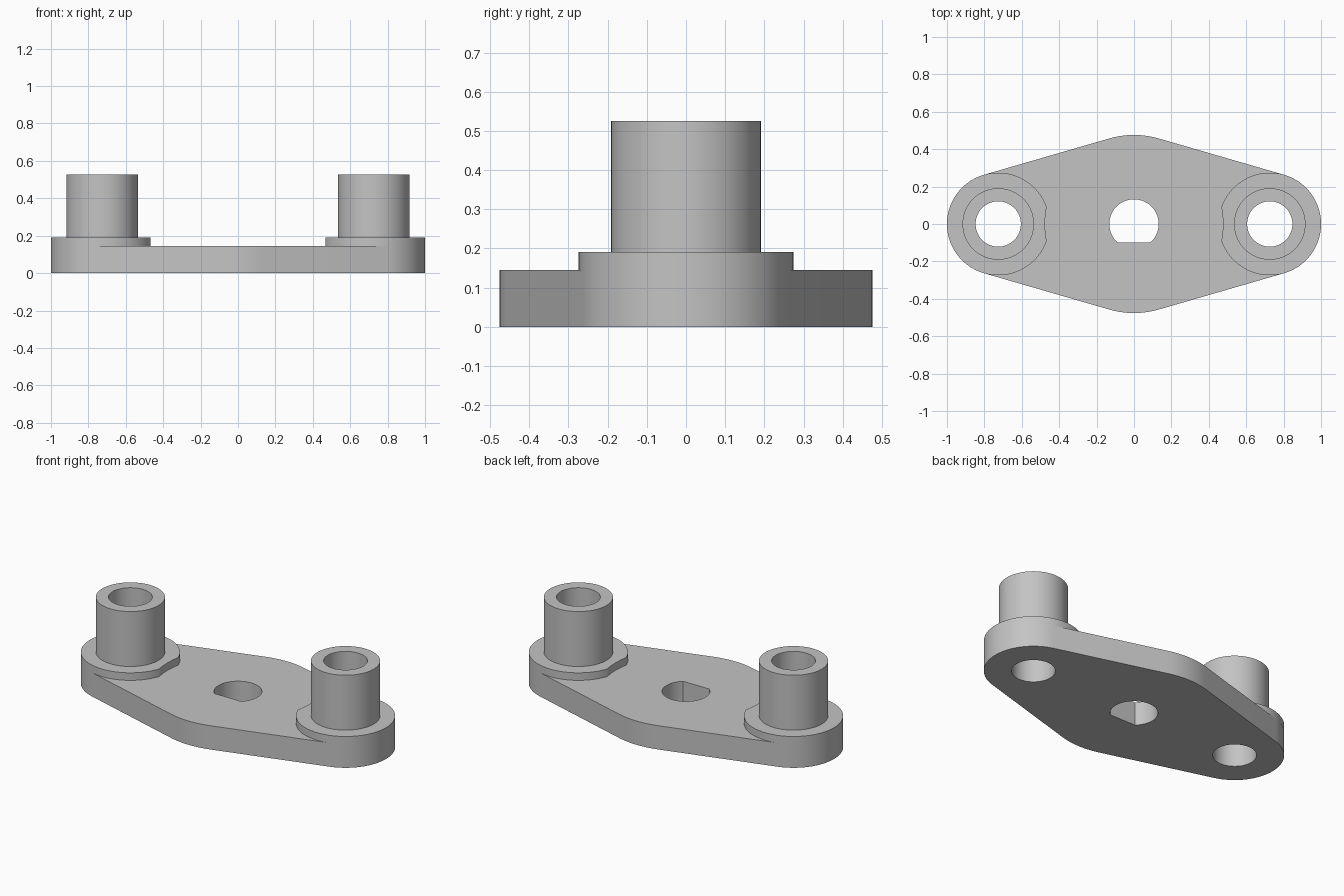
import bpy, bmesh, math

cube = bpy.data.objects.get("Cube")
if cube:
    bpy.data.objects.remove(cube, do_unlink=True)

# Main dimensions
END_X, END_R, MID_R = 0.726, 0.274, 0.476
TUBE_R, BORE_R = 0.191, 0.121
PLATE_TOP, PAD_TOP, TUBE_TOP = 0.145, 0.191, 0.526
KEY_R, KEY_FLAT = 0.132, -0.098

grey = bpy.data.materials.new("plain grey")
grey.use_nodes = True
colour = (0.55, 0.55, 0.55, 1)
grey.diffuse_color = colour
grey.node_tree.nodes["Principled BSDF"].inputs["Base Color"].default_value = colour


def arc(cx, r, a0, a1):
    """Points on an arc centred on (cx, 0), angles in degrees."""
    n = max(2, math.ceil(abs(a1 - a0) / 3))
    angles = [math.radians(a0 + (a1 - a0) * i / n) for i in range(n + 1)]
    return [(cx + r * math.cos(a), r * math.sin(a)) for a in angles]


def circle(cx, r):
    return arc(cx, r, 0, 360)[:-1]


def prism(name, loops, z0, z1, keep_bottom=True):
    """Extrude an outline with holes from z0 to z1."""
    bm = bmesh.new()
    edges = []
    for loop in loops:
        verts = [bm.verts.new((x, y, z0)) for x, y in loop]
        edges += [bm.edges.new((v, verts[i - 1])) for i, v in enumerate(verts)]
    bmesh.ops.triangle_fill(bm, edges=edges, use_beauty=True)
    ext = bmesh.ops.extrude_face_region(bm, geom=bm.faces[:], use_keep_orig=True)
    top = [g for g in ext["geom"] if isinstance(g, bmesh.types.BMVert)]
    bmesh.ops.translate(bm, verts=top, vec=(0, 0, z1 - z0))
    bmesh.ops.recalc_face_normals(bm, faces=bm.faces[:])
    if not keep_bottom:
        low = [f for f in bm.faces if all(abs(v.co.z - z0) < 1e-5 for v in f.verts)]
        bmesh.ops.delete(bm, geom=low, context='FACES_ONLY')
    mesh = bpy.data.meshes.new(name)
    bm.to_mesh(mesh)
    bm.free()
    mesh.materials.append(grey)
    obj = bpy.data.objects.new(name, mesh)
    bpy.context.collection.objects.link(obj)
    bpy.ops.object.select_all(action='DESELECT')
    obj.select_set(True)
    bpy.context.view_layer.objects.active = obj
    bpy.ops.object.shade_smooth_by_angle(angle=math.radians(30))
    return obj


# Base plate: tangent outline around three circles, two bores and a D-shaped hole
t = 90 - math.degrees(math.asin((MID_R - END_R) / END_X))
outline = (arc(END_X, END_R, -t, t) + arc(0, MID_R, t, 180 - t)
           + arc(-END_X, END_R, 180 - t, 180 + t) + arc(0, MID_R, 180 + t, 360 - t))
k = math.degrees(math.asin(KEY_FLAT / KEY_R))
d_hole = arc(0, KEY_R, k, 180 - k)
prism("base_plate", [outline, d_hole, circle(END_X, BORE_R), circle(-END_X, BORE_R)],
      0, PLATE_TOP)

# Raised pad: end circle with a concave bite on its inner side
ix = (MID_R ** 2 - END_R ** 2 + END_X ** 2) / (2 * END_X)
iy = math.sqrt(MID_R ** 2 - ix ** 2)
outer = math.degrees(math.atan2(iy, ix - END_X))
inner = math.degrees(math.atan2(iy, ix))
pad = arc(END_X, END_R, -outer, outer) + arc(0, MID_R, inner, -inner)[1:-1]

# Pad and hollow post at each end
for side, s in (("left", 1), ("right", -1)):
    bore = circle(s * END_X, BORE_R)
    prism(side + "_pad", [[(s * x, y) for x, y in pad], bore],
          PLATE_TOP, PAD_TOP, keep_bottom=False)
    prism(side + "_post", [circle(s * END_X, TUBE_R), bore],
          PAD_TOP, TUBE_TOP, keep_bottom=False)
